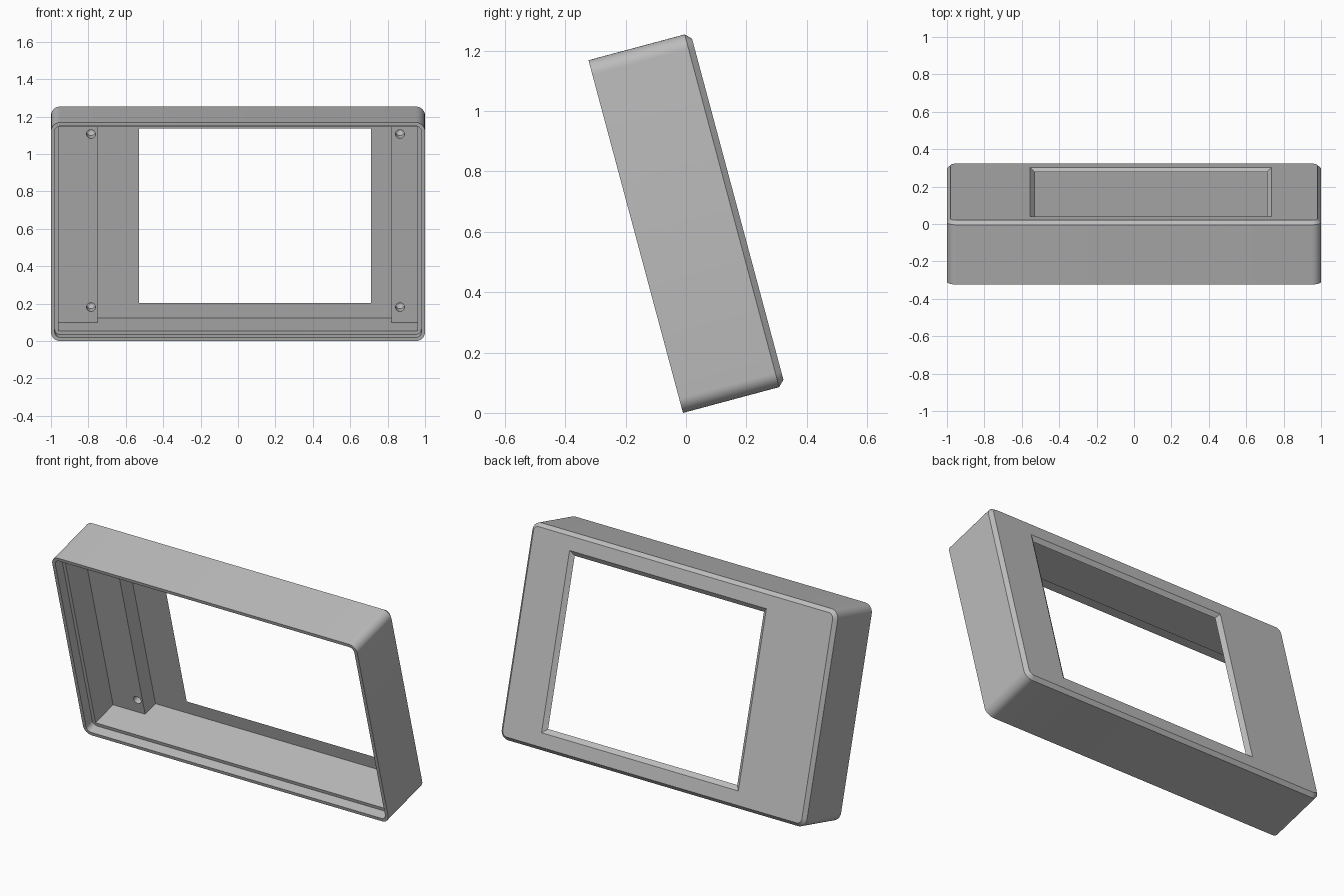
import bpy, bmesh
from math import radians, sin, cos, pi

cube = bpy.data.objects.get("Cube")
if cube:
    bpy.data.objects.remove(cube, do_unlink=True)

grey = bpy.data.materials.new("plain grey")
grey.use_nodes = True
grey.diffuse_color = (0.5, 0.5, 0.5, 1)
grey.node_tree.nodes["Principled BSDF"].inputs["Base Color"].default_value = (0.5, 0.5, 0.5, 1)

W, H, DEPTH = 1.0, 1.21, 0.35   # half width, panel height, case depth
CHAMFER, FLOOR = 0.02, 0.33


def section(bm, depth, x0, x1, z0, z1, r=0.0, steps=8):
    """One rectangular ring, with optional rounded corners, at a given depth."""
    ring = []
    corners = ((x1 - r, z1 - r), (x0 + r, z1 - r), (x0 + r, z0 + r), (x1 - r, z0 + r))
    for q, (cx, cz) in enumerate(corners):
        for i in range(steps + 1 if r else 1):
            a = (q + i / steps) * pi / 2
            ring.append(bm.verts.new((cx + r * cos(a), depth, cz + r * sin(a))))
    return ring


def loft(name, sections):
    """Closed solid through a list of sections."""
    bm = bmesh.new()
    rings = [section(bm, *s) for s in sections]
    n = len(rings[0])
    for a, b in zip(rings, rings[1:]):
        for i in range(n):
            j = (i + 1) % n
            bm.faces.new((a[i], a[j], b[j], b[i]))
    bm.faces.new(rings[0])
    bm.faces.new(rings[-1][::-1])
    bmesh.ops.remove_doubles(bm, verts=bm.verts, dist=1e-5)
    bmesh.ops.recalc_face_normals(bm, faces=bm.faces)
    mesh = bpy.data.meshes.new(name)
    bm.to_mesh(mesh)
    bm.free()
    mesh.materials.append(grey)
    obj = bpy.data.objects.new(name, mesh)
    bpy.context.collection.objects.link(obj)
    return obj


def inset(depth, d, r=0.0):
    """Section inset by d from the case outline."""
    return (depth, -W + d, W - d, d, H - d, r)


def window(depth, grow):
    return (depth, -0.53 - grow, 0.71 + grow, 0.123 - grow, 1.087 + grow)


def disc(depth, x, z, r):
    return (depth, x - r, x + r, z - r, z + r, r)


# Outer case with chamfered back edge
case = loft("display_case", [inset(0, 0, 0.05), inset(DEPTH - CHAMFER, 0, 0.05),
                             inset(DEPTH, CHAMFER, 0.03)])

# Lid recess, cavity, lower floor between the side ledges, bevelled window
cutters = [
    loft("lid_recess_cutter", [inset(-0.05, 0.02, 0.03), inset(0.06, 0.02, 0.03)]),
    loft("cavity_cutter", [inset(0.03, 0.04), inset(0.23, 0.04)]),
    loft("floor_cutter", [(0.15, -0.75, 0.82, 0.04, H - 0.04),
                          (FLOOR, -0.75, 0.82, 0.04, H - 0.04)]),
    loft("window_cutter", [window(0.3, 0), window(FLOOR, 0), window(0.36, 0.0375)]),
]

# Screw holes in the side ledges
for x in (-0.786, 0.866):
    for z in (0.126, H - 0.126):
        cutters.append(loft("screw_hole_cutter", [disc(0.2, x, z, 0.024),
                                                  disc(0.29, x, z, 0.024),
                                                  disc(0.305, x, z, 0.002)]))

bpy.context.view_layer.objects.active = case
case.select_set(True)
for cutter in cutters:
    cutter.hide_render = True
    mod = case.modifiers.new("cut", 'BOOLEAN')
    mod.operation = 'DIFFERENCE'
    mod.solver = 'EXACT'
    mod.object = cutter
    bpy.ops.object.modifier_apply(modifier=mod.name)
    bpy.data.objects.remove(cutter, do_unlink=True)

# Smooth only the rounded corners, then lean the case
bpy.ops.object.shade_smooth_by_angle(angle=radians(25))
case.rotation_euler.x = radians(15)
case.location.y = -0.01
